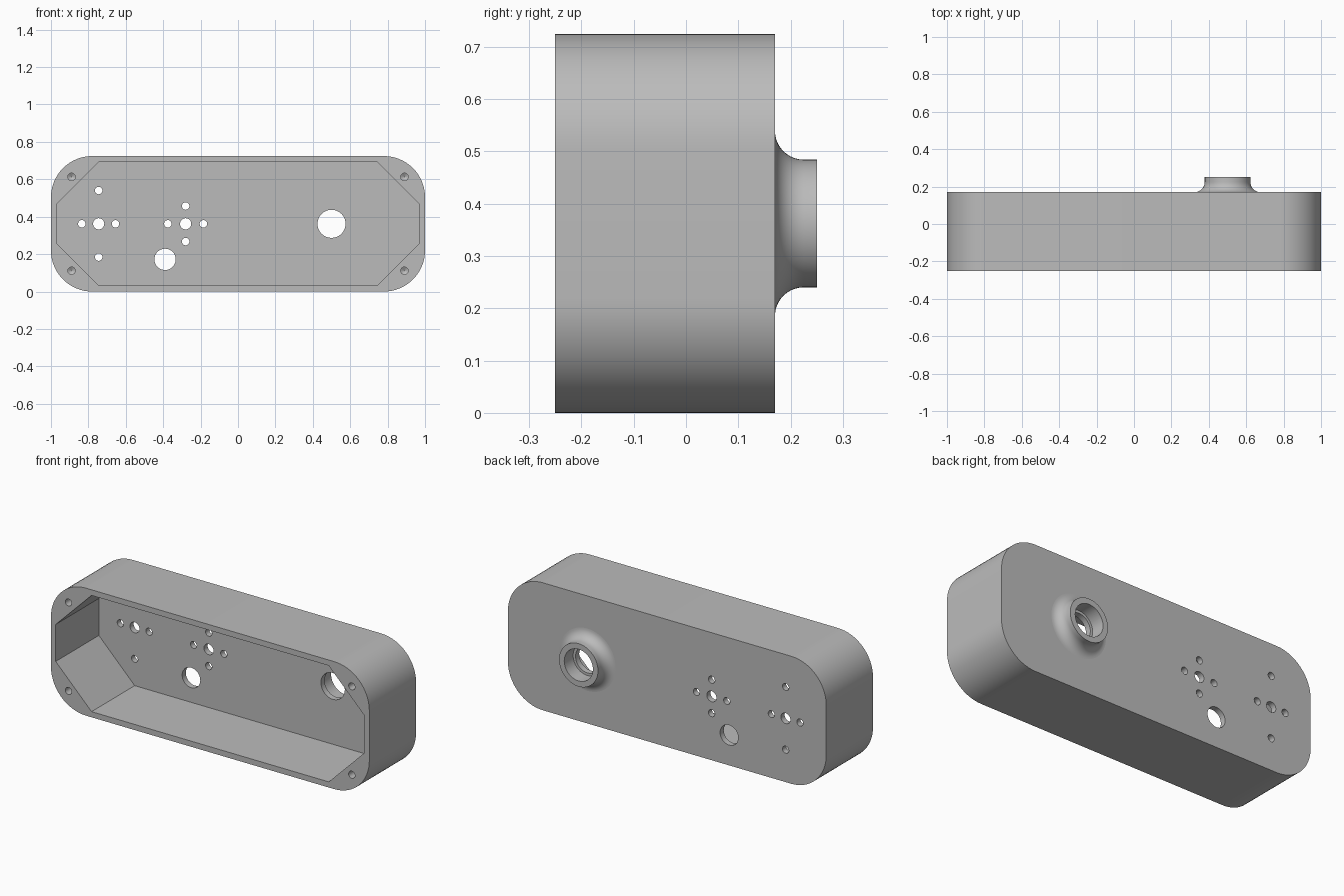
import bpy, bmesh, math
from mathutils import Vector

if "Cube" in bpy.data.objects:
    bpy.data.objects.remove(bpy.data.objects["Cube"], do_unlink=True)

FRONT, BACK, TIP = -0.25, 0.17, 0.25
FLOOR = 0.137
HEIGHT = 0.724
MID = HEIGHT / 2

grey = bpy.data.materials.new("plain grey")
grey.use_nodes = True
grey.diffuse_color = (0.5, 0.5, 0.5, 1)
grey.node_tree.nodes["Principled BSDF"].inputs["Base Color"].default_value = (0.5, 0.5, 0.5, 1)


def make_object(name, bm):
    bmesh.ops.recalc_face_normals(bm, faces=bm.faces)
    mesh = bpy.data.meshes.new(name)
    bm.to_mesh(mesh)
    bm.free()
    mesh.materials.append(grey)
    obj = bpy.data.objects.new(name, mesh)
    bpy.context.collection.objects.link(obj)
    return obj


def prism(name, outline, y0, y1):
    """Extrude an (x, z) outline along y."""
    bm = bmesh.new()
    face = bm.faces.new([bm.verts.new((x, y0, z)) for x, z in outline])
    geom = bmesh.ops.extrude_face_region(bm, geom=[face])["geom"]
    moved = [v for v in geom if isinstance(v, bmesh.types.BMVert)]
    bmesh.ops.translate(bm, verts=moved, vec=(0, y1 - y0, 0))
    return make_object(name, bm)


def lathe(name, profile, x, z, steps=48):
    """Turn an (r, y) profile, closed on the axis, around an axis along y."""
    bm = bmesh.new()
    pts = [(0, profile[0][1])] + profile + [(0, profile[-1][1])]
    verts = [bm.verts.new((x + r, y, z)) for r, y in pts]
    edges = [bm.edges.new(pair) for pair in zip(verts, verts[1:])]
    bmesh.ops.spin(bm, geom=verts + edges, cent=(x, 0, z), axis=(0, 1, 0),
                   angle=math.tau, steps=steps, use_duplicate=False)
    bmesh.ops.remove_doubles(bm, verts=bm.verts, dist=1e-5)
    return make_object(name, bm)


def combine(target, tool, operation):
    mod = target.modifiers.new(operation, 'BOOLEAN')
    mod.operation = operation
    mod.solver = 'EXACT'
    mod.object = tool
    bpy.context.view_layer.objects.active = target
    bpy.ops.object.modifier_apply(modifier=mod.name)
    bpy.data.objects.remove(tool, do_unlink=True)


def drill(x, z, radius, y0=0.1, y1=0.2, steps=32):
    combine(housing, lathe("drill", [(radius, y0), (radius, y1)], x, z, steps), 'DIFFERENCE')


# Rounded housing
R = 0.22
outline = []
for i, (sx, sz) in enumerate([(1, 1), (-1, 1), (-1, -1), (1, -1)]):
    for k in range(17):
        a = math.pi / 2 * (i + k / 16)
        outline.append((sx * (1 - R) + R * math.cos(a),
                        MID + sz * (MID - R) + R * math.sin(a)))
housing = prism("housing", outline, FRONT, BACK)

# Spout with a flared foot
SX, SR, F = 0.5, 0.122, 0.055
flare = [(SR + F - F * math.sin(t), BACK + F - F * math.cos(t))
         for t in [math.pi / 2 * k / 10 for k in range(11)]]
spout = lathe("spout", [(SR + F, BACK - 0.01)] + flare + [(SR, TIP)], SX, MID, 64)
combine(housing, spout, 'UNION')

# Eight-sided cavity open to the front
W, H, C = 0.97, 0.33, 0.225
cavity = [(W, H - C), (W - C, H), (C - W, H), (-W, H - C),
          (-W, C - H), (C - W, -H), (W - C, -H), (W, C - H)]
combine(housing, prism("cavity", [(x, MID + z) for x, z in cavity], FRONT - 0.1, FLOOR),
        'DIFFERENCE')

# Stepped bore through the spout
drill(SX, MID, 0.075, 0.1, 0.3, 48)
drill(SX, MID, 0.09, BACK, 0.3, 48)

# Two hole crosses and the cable hole
for x, dx, dz in [(-0.745, 0.09, 0.178), (-0.28, 0.095, 0.095)]:
    drill(x, MID, 0.03)
    for ox, oz in [(dx, 0), (-dx, 0), (0, dz), (0, -dz)]:
        drill(x + ox, MID + oz, 0.02)
drill(-0.39, 0.172, 0.057)

# Blind screw holes with pointed ends in the front rim
for sx in (-1, 1):
    for sz in (-1, 1):
        tool = lathe("screw_hole", [(0.02, FRONT - 0.05), (0.02, FRONT + 0.12),
                                    (0.001, FRONT + 0.132)],
                     sx * 0.89, MID + sz * 0.251, 24)
        combine(housing, tool, 'DIFFERENCE')

# Smooth curves, crisp edges
bpy.ops.object.select_all(action='DESELECT')
housing.select_set(True)
bpy.context.view_layer.objects.active = housing
bpy.ops.object.shade_smooth_by_angle(angle=math.radians(30))
